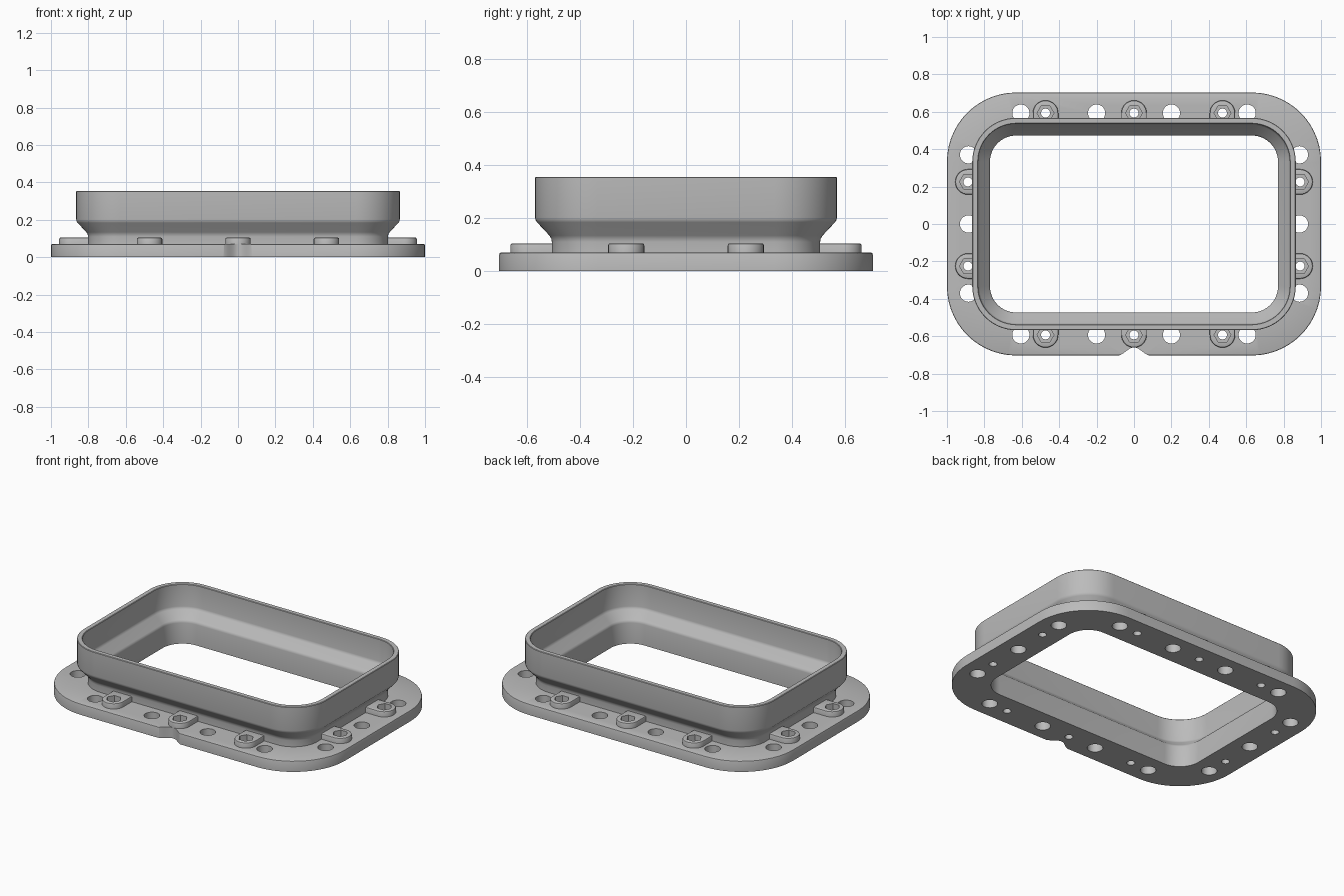
import bpy
import bmesh
import math

cube = bpy.data.objects.get("Cube")
if cube:
    bpy.data.objects.remove(cube, do_unlink=True)

CORE_X, CORE_Y = 0.63, 0.333   # corner arc centres shared by every ring
FLANGE_TOP, BOSS_TOP = 0.07, 0.105

grey = bpy.data.materials.new("plain_grey")
grey.use_nodes = True
grey.diffuse_color = (0.5, 0.5, 0.5, 1)
grey.node_tree.nodes["Principled BSDF"].inputs["Base Color"].default_value = (0.5, 0.5, 0.5, 1)


def make_object(name, bm, helper=False):
    bmesh.ops.recalc_face_normals(bm, faces=bm.faces)
    mesh = bpy.data.meshes.new(name)
    bm.to_mesh(mesh)
    bm.free()
    mesh.materials.append(grey)
    obj = bpy.data.objects.new(name, mesh)
    bpy.context.collection.objects.link(obj)
    obj.hide_render = helper
    return obj


def ring_points(radius, steps=14):
    """Rounded rectangle around the core, counter-clockwise."""
    points = []
    for quarter, (sx, sy) in enumerate([(1, 1), (-1, 1), (-1, -1), (1, -1)]):
        for i in range(steps + 1):
            a = math.pi / 2 * (quarter + i / steps)
            points.append((sx * CORE_X + radius * math.cos(a),
                           sy * CORE_Y + radius * math.sin(a)))
    return points


def add_prism(bm, outline, z0, z1, chamfer=0.0):
    """Extrude an outline upward, optionally rounding its top edge."""
    base = bm.faces.new([bm.verts.new((x, y, z0)) for x, y in outline])
    made = bmesh.ops.extrude_face_region(bm, geom=[base], use_keep_orig=True)["geom"]
    top = [g for g in made if isinstance(g, bmesh.types.BMVert)]
    bmesh.ops.translate(bm, verts=top, vec=(0, 0, z1 - z0))
    if chamfer:
        edges = [g for g in made if isinstance(g, bmesh.types.BMEdge)]
        bmesh.ops.bevel(bm, geom=edges, offset=chamfer, segments=2,
                        profile=0.5, affect='EDGES')


def circle(cx, cy, radius, count):
    return [(cx + radius * math.cos(math.tau * i / count),
             cy + radius * math.sin(math.tau * i / count)) for i in range(count)]


def boss_outline(x, y, out, radius=0.068, reach=0.095):
    """Round outer end with straight sides running in to the neck."""
    points = []
    for i in range(17):
        a = out - math.pi / 2 + math.pi * i / 16
        points.append((x + radius * math.cos(a), y + radius * math.sin(a)))
    dx, dy = -reach * math.cos(out), -reach * math.sin(out)
    first, last = points[0], points[-1]
    return points + [(last[0] + dx, last[1] + dy), (first[0] + dx, first[1] + dy)]


# Flange, neck and flared collar: one section swept around the opening
section = [(0.14, 0), (0.37, 0), (0.37, 0.063), (0.368, 0.068), (0.363, FLANGE_TOP),
           (0.172, FLANGE_TOP), (0.172, 0.11), (0.174, 0.122), (0.181, 0.134),
           (0.228, 0.184), (0.233, 0.192), (0.235, 0.202), (0.235, 0.352),
           (0.232, 0.355), (0.206, 0.355), (0.203, 0.352), (0.203, 0.212),
           (0.201, 0.204), (0.196, 0.196), (0.147, 0.15), (0.142, 0.143), (0.14, 0.134)]
bm = bmesh.new()
rings = [[bm.verts.new((x, y, z)) for x, y in ring_points(r)] for r, z in section]
for a, b in zip(rings, rings[1:] + rings[:1]):
    for i in range(len(a)):
        j = (i + 1) % len(a)
        bm.faces.new((a[i], a[j], b[j], b[i]))
frame = make_object("flanged_collar", bm)

# Screw bosses around the flange
boss_spots = []
for s in (1, -1):
    boss_spots += [(x, s * 0.593, s * math.pi / 2) for x in (-0.473, 0, 0.473)]
    boss_spots += [(s * 0.888, y, 0 if s > 0 else math.pi) for y in (-0.225, 0.225)]
bm = bmesh.new()
for x, y, out in boss_spots:
    add_prism(bm, boss_outline(x, y, out), 0.06, BOSS_TOP, 0.008)
bosses = make_object("screw_bosses", bm)

# Cutters: mounting holes, screw holes and the rounded front notch
bm = bmesh.new()
for s in (1, -1):
    for x in (-0.605, -0.2, 0.2, 0.605):
        add_prism(bm, circle(x, s * 0.593, 0.046, 32), -0.1, 0.1)
    for y in (-0.37, 0, 0.37):
        add_prism(bm, circle(s * 0.885, y, 0.046, 32), -0.1, 0.1)
for x, y, out in boss_spots:
    add_prism(bm, circle(x, y, 0.024, 24), -0.1, 0.13)
notch = [(-0.09, -0.8)]
for i in range(-12, 13):
    notch.append((0.09 * i / 12, -0.704 + 0.022 * (1 + math.cos(math.pi * i / 12))))
notch.append((0.09, -0.8))
add_prism(bm, notch, -0.1, 0.1)
hole_cutter = make_object("hole_cutter", bm, True)

# Cutter: hexagonal nut recesses
bm = bmesh.new()
for x, y, out in boss_spots:
    add_prism(bm, circle(x, y, 0.045, 6), 0.05, 0.12)
hex_cutter = make_object("hex_cutter", bm, True)

for obj in (frame, bosses):
    bpy.ops.object.select_all(action='DESELECT')
    obj.select_set(True)
    bpy.context.view_layer.objects.active = obj
    for cutter in (hole_cutter, hex_cutter):
        cut = obj.modifiers.new("cut", 'BOOLEAN')
        cut.operation = 'DIFFERENCE'
        cut.solver = 'EXACT'
        cut.object = cutter
        bpy.ops.object.modifier_apply(modifier=cut.name)
    bpy.ops.object.shade_smooth_by_angle(angle=math.radians(30))

for cutter in (hole_cutter, hex_cutter):
    bpy.data.objects.remove(cutter, do_unlink=True)
